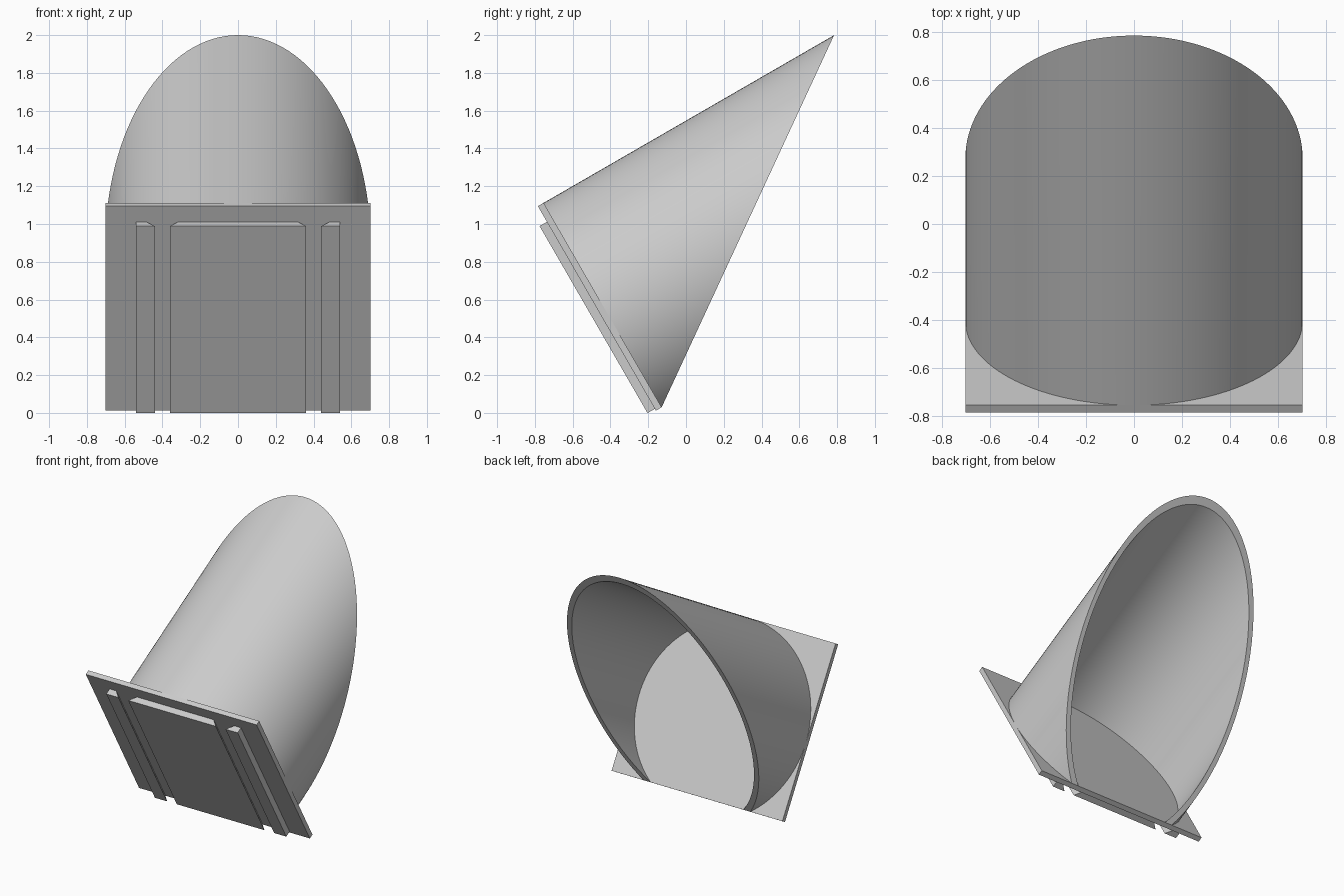
import bpy
import bmesh
import math
from mathutils import Vector

cube = bpy.data.objects.get("Cube")
if cube:
    bpy.data.objects.remove(cube, do_unlink=True)

# Local frame: x across, y down the plate from its top edge, z out along the tube
ORIGIN = Vector((0, -0.754, 1.112))
TILT = math.radians(-60)
RADIUS = 0.702
WALL = 0.035
PLATE = 1.25
LENGTH = 1.776
RIB_BACK = -0.035
RIB_FRONT = -0.08

grey = bpy.data.materials.new("light_grey")
grey.use_nodes = True
colour = (0.6, 0.6, 0.6, 1)
grey.diffuse_color = colour
grey.node_tree.nodes["Principled BSDF"].inputs["Base Color"].default_value = colour


def finish(name, bm):
    """Turn a bmesh into a tilted, coloured object."""
    bmesh.ops.recalc_face_normals(bm, faces=bm.faces[:])
    mesh = bpy.data.meshes.new(name)
    bm.to_mesh(mesh)
    bm.free()
    mesh.materials.append(grey)
    obj = bpy.data.objects.new(name, mesh)
    obj.location = ORIGIN
    obj.rotation_euler.x = TILT
    bpy.context.collection.objects.link(obj)
    return obj


def prism(name, profile, start, end):
    """Extrude an (x, z) profile down the plate."""
    bm = bmesh.new()
    face = bm.faces.new([bm.verts.new((x, start, z)) for x, z in profile])
    extruded = bmesh.ops.extrude_face_region(bm, geom=[face])["geom"]
    verts = [v for v in extruded if isinstance(v, bmesh.types.BMVert)]
    bmesh.ops.translate(bm, verts=verts, vec=(0, end - start, 0))
    return finish(name, bm)


# Base plate
prism("base_plate", [(-RADIUS, 0), (RADIUS, 0), (RADIUS, RIB_BACK), (-RADIUS, RIB_BACK)],
      0, PLATE)

# Undercut mounting rails on the underside of the plate
RAIL = (0.096, 1.239)
prism("centre_rail", [(-0.315, RIB_BACK), (0.315, RIB_BACK),
                      (0.36, RIB_FRONT), (-0.36, RIB_FRONT)], *RAIL)
for side, s in (("left", 1), ("right", -1)):
    prism(side + "_rail", [(s * 0.485, RIB_BACK), (s * 0.54, RIB_BACK),
                           (s * 0.54, RIB_FRONT), (s * 0.44, RIB_FRONT)], *RAIL)

# Hollow tube, sliced diagonally from its tip to the bottom edge of the plate
bm = bmesh.new()
SEGMENTS = 128
section = [(RADIUS, 0), (RADIUS, LENGTH + 0.2),
           (RADIUS - WALL, LENGTH + 0.2), (RADIUS - WALL, 0)]
rings = []
for i in range(SEGMENTS):
    a = math.tau * i / SEGMENTS
    rings.append([bm.verts.new((r * math.sin(a), RADIUS - r * math.cos(a), z))
                  for r, z in section])
for i, ring in enumerate(rings):
    other = rings[(i + 1) % SEGMENTS]
    for j in range(4):
        k = (j + 1) % 4
        bm.faces.new((ring[j], other[j], other[k], ring[k]))
bmesh.ops.bisect_plane(bm, geom=bm.verts[:] + bm.edges[:] + bm.faces[:],
                       plane_co=(0, 0, LENGTH), plane_no=(0, LENGTH, PLATE),
                       clear_outer=True)
bmesh.ops.holes_fill(bm, edges=[e for e in bm.edges if e.is_boundary], sides=0)
tube = finish("sliced_tube", bm)

bpy.ops.object.select_all(action='DESELECT')
tube.select_set(True)
bpy.context.view_layer.objects.active = tube
bpy.ops.object.shade_smooth_by_angle(angle=math.radians(25))
